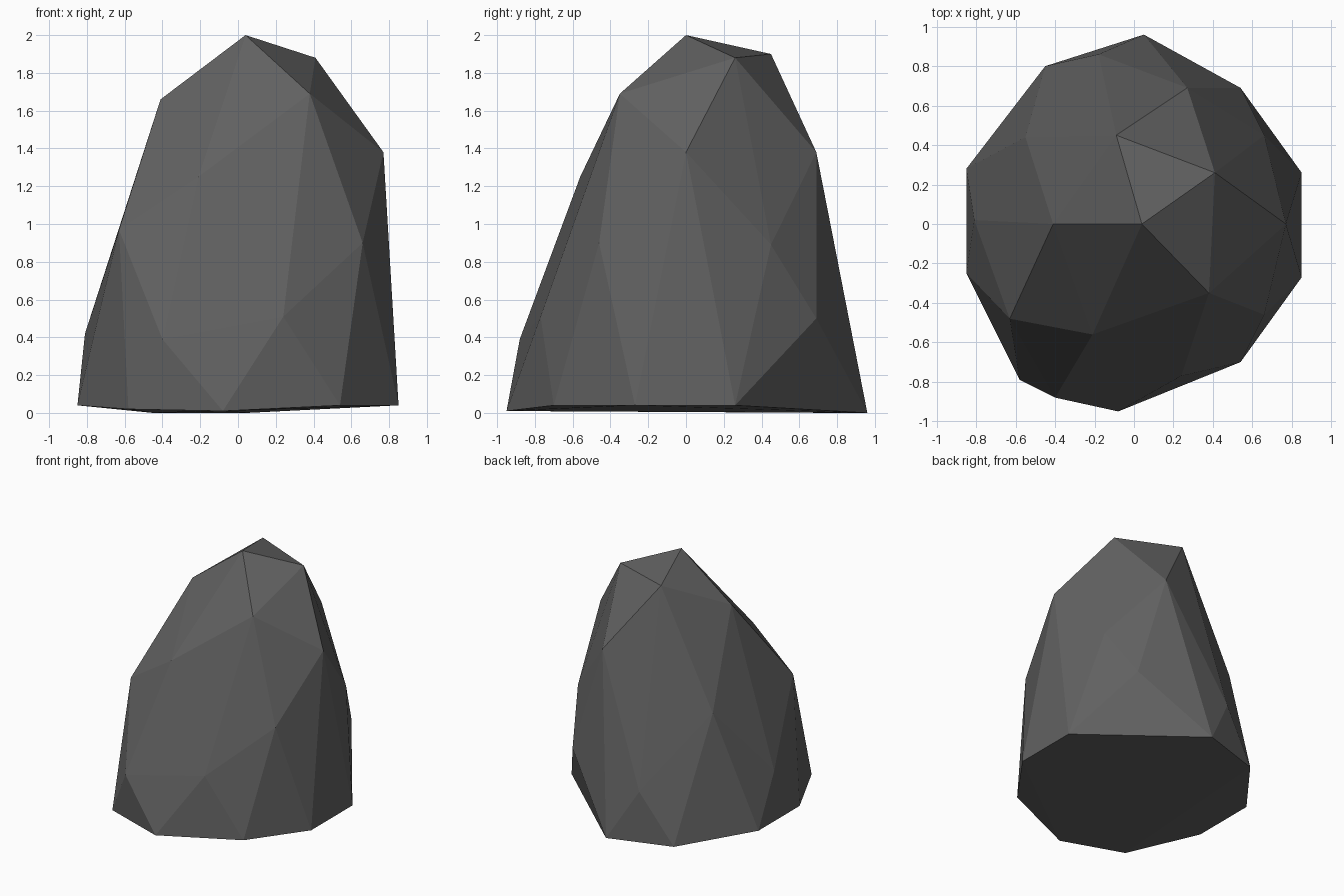
import bpy
import bmesh

# Remove only the default object
default_object = bpy.data.objects.get("Cube")
if default_object:
    bpy.data.objects.remove(default_object, do_unlink=True)


def make_material(name, color):
    material = bpy.data.materials.new(name)
    material.use_nodes = True
    material.diffuse_color = color
    shader = material.node_tree.nodes["Principled BSDF"]
    shader.inputs["Base Color"].default_value = color
    shader.inputs["Roughness"].default_value = 0.9
    return material


def make_faceted_stone(name, rings, material):
    """Wrap flat facets around the corner points of every ring."""
    builder = bmesh.new()
    for ring in rings:
        for corner in ring:
            builder.verts.new(corner)
    hull = bmesh.ops.convex_hull(builder, input=builder.verts[:])
    # Drop any corner that ended up inside the stone
    loose = [v for v in builder.verts if not v.link_faces]
    bmesh.ops.delete(builder, geom=loose, context="VERTS")
    bmesh.ops.recalc_face_normals(builder, faces=builder.faces[:])
    for face in builder.faces:
        face.smooth = False
    mesh = bpy.data.meshes.new(name)
    builder.to_mesh(mesh)
    builder.free()
    mesh.materials.append(material)
    stone = bpy.data.objects.new(name, mesh)
    bpy.context.scene.collection.objects.link(stone)
    return stone


# Nine-sided foot, slightly raised at the left and right
foot = [(-.85, .28, .04), (-.85, -.25, .04), (-.58, -.79, .02),
        (-.08, -.95, .01), (.54, -.7, .04), (.85, -.27, .04),
        (.85, .26, .04), (.05, .96, 0), (-.45, .8, 0)]

# Low bulges just above the foot
lower_corners = [(-.4, -.88, .39), (.24, -.77, .51), (.54, .69, .5),
                 (-.18, .86, .4), (-.81, .02, .42)]

# Waist corners
waist_corners = [(-.63, -.48, .97), (.66, -.46, .9),
                 (.66, .45, .89), (-.55, .44, .98)]

# Shoulder corners
shoulder_corners = [(-.21, -.56, 1.25), (.77, 0, 1.38), (.27, .69, 1.38)]

# Slanted crown and peak
crown = [(-.41, 0, 1.66), (.38, -.35, 1.69), (.41, .26, 1.88),
         (-.09, .45, 1.9), (.04, 0, 2)]

dark_grey = make_material("dark_grey_stone", (.12, .12, .12, 1))
make_faceted_stone(
    "rock",
    [foot, lower_corners, waist_corners, shoulder_corners, crown],
    dark_grey,
)
